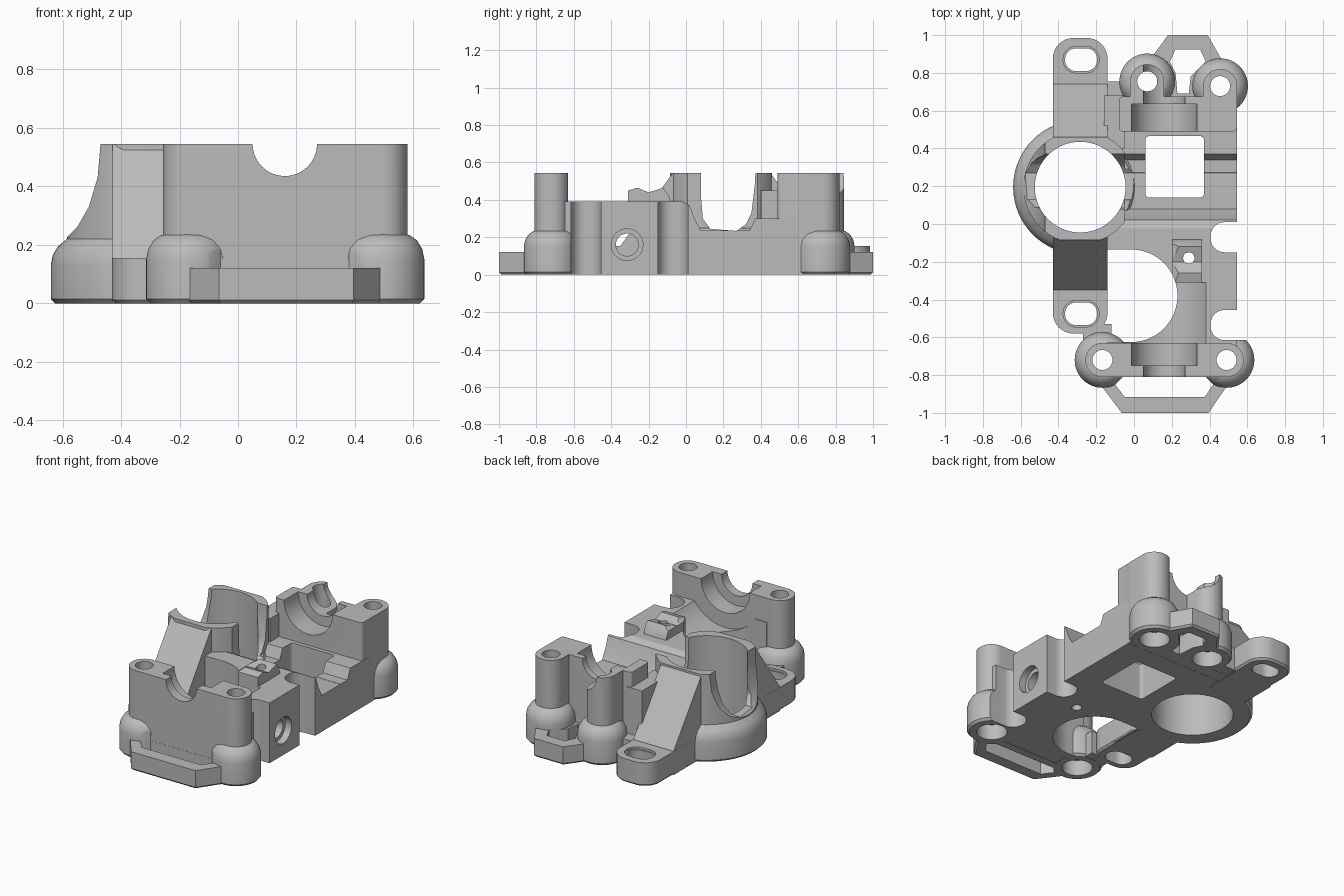
import bpy, bmesh, math

cube = bpy.data.objects.get("Cube")
if cube:
    bpy.data.objects.remove(cube, do_unlink=True)

grey = bpy.data.materials.new("plain_grey")
grey.use_nodes = True
GREY = (0.5, 0.5, 0.5, 1)
grey.diffuse_color = GREY
grey.node_tree.nodes["Principled BSDF"].inputs["Base Color"].default_value = GREY

AXES = {"z": lambda a, b, t: (a, b, t),
        "x": lambda a, b, t: (t, a, b),
        "y": lambda a, b, t: (a, t, b)}
solids, cutters = [], []


def finish(name, bm, group):
    bmesh.ops.recalc_face_normals(bm, faces=bm.faces)
    me = bpy.data.meshes.new(name)
    bm.to_mesh(me)
    bm.free()
    me.materials.append(grey)
    ob = bpy.data.objects.new(name, me)
    bpy.context.collection.objects.link(ob)
    group.append(ob)
    return ob


def prism(name, pts, lo, hi, axis="z", group=solids, chamfer=0):
    """Extrude a closed 2D outline along an axis."""
    bm = bmesh.new()
    put = AXES[axis]
    low = [bm.verts.new(put(a, b, lo)) for a, b in pts]
    top = [bm.verts.new(put(a, b, hi)) for a, b in pts]
    n = len(pts)
    base = bm.faces.new(low)
    bm.faces.new(top)
    for i in range(n):
        j = (i + 1) % n
        bm.faces.new((low[i], low[j], top[j], top[i]))
    if chamfer:
        bmesh.ops.recalc_face_normals(bm, faces=bm.faces)
        bmesh.ops.bevel(bm, geom=list(base.edges), offset=chamfer, segments=1, affect="EDGES")
    return finish(name, bm, group)


def lathe(name, cx, cy, profile, segments=64):
    """Revolve a (radius, height) profile about a vertical axis."""
    bm = bmesh.new()
    rings = [[bm.verts.new((cx + r * math.cos(k * math.tau / segments),
                            cy + r * math.sin(k * math.tau / segments), z))
              for k in range(segments)] for r, z in profile]
    for a, b in zip(rings, rings[1:]):
        for k in range(segments):
            j = (k + 1) % segments
            bm.faces.new((a[k], a[j], b[j], b[k]))
    bm.faces.new(rings[0])
    bm.faces.new(rings[-1])
    return finish(name, bm, solids)


def rounded(x0, x1, y0, y1, r=0.0, steps=8):
    """Rectangle outline with round corners."""
    if not r:
        return [(x0, y0), (x1, y0), (x1, y1), (x0, y1)]
    corners = [(x1 - r, y1 - r), (x0 + r, y1 - r), (x0 + r, y0 + r), (x1 - r, y0 + r)]
    return [(cx + r * math.cos((q + s / steps) * math.pi / 2),
             cy + r * math.sin((q + s / steps) * math.pi / 2))
            for q, (cx, cy) in enumerate(corners) for s in range(steps + 1)]


def circle(a, b, r, n=64):
    return [(a + r * math.cos(k * math.tau / n), b + r * math.sin(k * math.tau / n)) for k in range(n)]


def cut(name, pts, lo, hi, axis="z"):
    prism(name, pts, lo, hi, axis, cutters)


def combine(target, parts, operation):
    """Apply each part to the target, using the exact solver where the fast one has no effect."""
    for part in parts:
        part.hide_render = True
        mod = target.modifiers.new(part.name, "BOOLEAN")
        mod.operation, mod.object = operation, part
        before = len(target.data.vertices)
        for solver in ("MANIFOLD", "EXACT"):
            mod.solver = solver
            result = target.evaluated_get(bpy.context.evaluated_depsgraph_get())
            if len(result.data.vertices) not in (0, before):
                break
        bpy.context.view_layer.objects.active = target
        bpy.ops.object.modifier_apply(modifier=mod.name)
        bpy.data.objects.remove(part, do_unlink=True)
    parts.clear()


TOP = 0.545
SOCKET = (-0.285, 0.195)

# Main body, a side profile extruded across
housing = prism("housing", [(-0.66, 0), (-0.66, 0.39), (-0.02, 0.39), (0.02, 0.37), (0.045, 0.3),
                            (0.08, 0.235), (0.34, 0.235), (0.37, 0.3), (0.6, 0.3), (0.6, 0)],
                -0.14, 0.545, "x")
solids.clear()
# Saddle with the small drilled hole
prism("saddle", [(-0.33, 0.3), (-0.31, 0.45), (-0.26, 0.465), (-0.2, 0.44), (-0.12, 0.465),
                 (-0.09, 0.42), (-0.06, 0.3)], 0.2, 0.36, "x")
# Holes through the body, cut before arms and walls are added
cut("front_bore", circle(-0.015, -0.38, 0.245), -1, 1)
cut("front_bore_side", rounded(-0.2, -0.015, -0.624, -0.136), -1, 1)
cut("front_trough", circle(0.16, TOP, 0.27), -0.64, -0.31, "y")
combine(housing, solids, "UNION")
combine(housing, cutters, "DIFFERENCE")

# Flared upper block of the socket, trimmed round, and its round foot
block = prism("socket_block", [(-0.05, 0.002), (-0.59, 0.002), (-0.59, 0.22), (-0.55, 0.26),
                               (-0.51, 0.33), (-0.48, 0.43), (-0.47, TOP), (-0.05, TOP)],
              -0.085, 0.46, "y")
cut("socket_trim", circle(*SOCKET, 0.3, 96), -1, 1)
combine(block, cutters, "INTERSECT")
lathe("socket_foot", *SOCKET, [(0.34, 0), (0.355, 0.015), (0.355, 0.13), (0.348, 0.165),
                               (0.33, 0.195), (0.3, 0.22), (0.275, 0.25)])

# Mounting arms: a sloping rib ending in a slotted tab
for side, inner, foot, end, slot in (("front", -0.07, -0.35, -0.58, -0.475),
                                     ("rear", 0.45, 0.74, 0.985, 0.87)):
    into = 0.0 if side == "front" else 0.4
    prism(side + "_rib", [(into, 0.001), (into, TOP), (inner, TOP), (foot, 0.155), (foot, 0.001)],
          -0.429, -0.141, "x")
    prism(side + "_tab", rounded(-0.43, -0.14, min(inner, end), max(inner, end), 0.11),
          0, 0.154, chamfer=0.012)
    cut(side + "_slot", rounded(-0.365, -0.195, slot - 0.06, slot + 0.06, 0.058), -1, 0.3)
    cut(side + "_slot_recess", rounded(-0.375, -0.185, slot - 0.07, slot + 0.07, 0.068), 0.14, 0.3)
prism("front_web", rounded(-0.27, -0.12, -0.7, -0.53), 0.001, 0.15)
prism("rear_web", rounded(-0.16, -0.05, 0.4, 0.68), 0.001, 0.45)
prism("rear_web_step", rounded(-0.16, -0.05, 0.6, 0.755), 0.002, 0.15)

# End walls
prism("front_wall", rounded(-0.257, 0.58, -0.81, -0.63, 0.088), 0.001, TOP)
prism("rear_wall", rounded(-0.08, 0.544, 0.49, 0.675, 0.02), 0.001, TOP)

# Screw bosses with bulging feet
for name, x, y, reach in (("front_right", -0.167, -0.72, 0), ("front_left", 0.49, -0.72, 0),
                          ("rear_right", 0.07, 0.755, 0.2), ("rear_left", 0.456, 0.73, 0.2)):
    lathe(name + "_boss_foot", x, y, [(0.133, 0), (0.147, 0.015), (0.147, 0.15), (0.14, 0.185),
                                      (0.122, 0.215), (0.098, 0.232), (0.07, 0.24)])
    if reach:
        prism(name + "_pillar", rounded(x - 0.09, x + 0.09, y - reach, y + 0.09, 0.088), 0.002, TOP)
    cut(name + "_screw_hole", circle(x, y, 0.053, 32), -1, 1)
    cut(name + "_counterbore", circle(x, y, 0.09, 32), -1, 0.1)

# Strap loops
prism("front_loop", [(-0.17, -0.75), (-0.17, -0.86), (-0.065, -1), (0.395, -1), (0.49, -0.86),
                     (0.49, -0.75)], 0, 0.12, chamfer=0.012)
cut("front_loop_opening", [(-0.06, -0.811), (-0.1, -0.85), (-0.05, -0.915), (0.375, -0.915),
                           (0.42, -0.85), (0.38, -0.811)], -1, 0.3)
prism("rear_loop", [(0.07, 0.65), (0.07, 0.85), (0.18, 1), (0.39, 1), (0.47, 0.86),
                    (0.47, 0.65)], 0, 0.12, chamfer=0.012)
cut("rear_loop_opening", [(0.23, 0.69), (0.29, 0.69), (0.3, 0.78), (0.38, 0.86), (0.35, 0.925),
                          (0.22, 0.925), (0.19, 0.86), (0.22, 0.8)], -1, 0.3)

# Socket bore, cross scoop and square window
cut("socket_bore", circle(*SOCKET, 0.24, 96), -1, 1)
cut("cross_scoop", [(0.075, 1), (0.08, 0.42), (0.09, 0.3), (0.13, 0.245), (0.27, 0.234),
                    (0.32, 0.27), (0.35, 0.33), (0.37, 0.5), (0.375, 1)], -1, 1, "x")
cut("window", rounded(0.06, 0.37, 0.14, 0.465, 0.02), -1, 0.5)

# Shaft notches and bearing pockets in the end walls
cut("shaft_notch", circle(0.16, TOP, 0.11), -0.9, 0.9, "y")
cut("front_pocket", circle(0.16, TOP, 0.174), -0.75, -0.6, "y")
cut("rear_pocket", circle(0.16, TOP, 0.174), 0.4, 0.635, "y")

# Side notches, side port and drilled hole
for i, y in enumerate((-0.07, -0.535)):
    cut("side_notch_%d" % i, rounded(0.405, 0.7, y - 0.08, y + 0.08, 0.075), -1, 0.5)
cut("side_port", circle(-0.315, 0.16, 0.06, 32), 0.15, 0.7, "x")
cut("side_port_recess", circle(-0.315, 0.16, 0.085, 32), 0.5, 0.7, "x")
cut("drilled_hole", circle(0.29, -0.18, 0.03, 24), -1, 1)

combine(housing, solids, "UNION")
combine(housing, cutters, "DIFFERENCE")

bpy.ops.object.select_all(action="DESELECT")
housing.select_set(True)
bpy.context.view_layer.objects.active = housing
bpy.ops.object.shade_smooth_by_angle(angle=math.radians(30))
